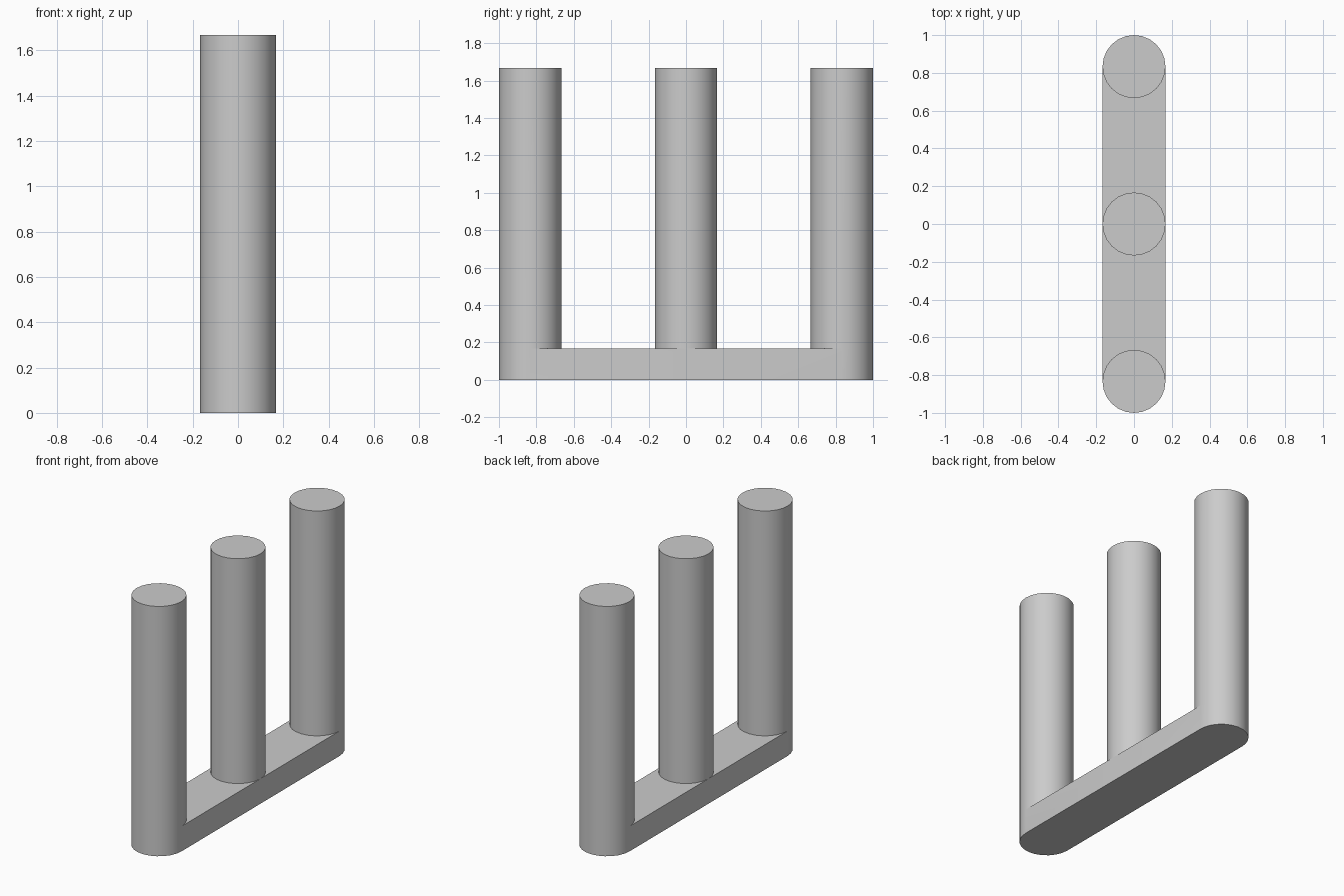
import bpy
import bmesh
from math import cos, sin, pi, radians
from mathutils import Vector

cube = bpy.data.objects.get("Cube")
if cube:
    bpy.data.objects.remove(cube, do_unlink=True)

RADIUS = 1 / 6
SPACING = 1 - RADIUS      # distance between post centres
BASE_TOP = 1 / 6
POST_TOP = 5 / 3
HALF = 12                 # sides in half a circle


def arc(y, z, direction):
    """Half circle from +x to -x, bulging towards +y or -y."""
    angles = [pi * i / HALF for i in range(HALF + 1)]
    return [Vector((RADIUS * cos(a), y + direction * RADIUS * sin(a), z)) for a in angles]


grey = bpy.data.materials.new("grey")
grey.use_nodes = True
colour = (0.6, 0.6, 0.6, 1)
grey.diffuse_color = colour
grey.node_tree.nodes["Principled BSDF"].inputs["Base Color"].default_value = colour

bm = bmesh.new()

# Base: a round-ended bar, with a point halfway along each long side
outline = arc(SPACING, 0, 1) + [Vector((-RADIUS, 0, 0))]
outline += arc(-SPACING, 0, -1)[::-1] + [Vector((RADIUS, 0, 0))]
bottom = [bm.verts.new(p) for p in outline]
top = [bm.verts.new(p + Vector((0, 0, BASE_TOP))) for p in outline]
bm.faces.new(bottom[::-1])
bm.faces.new(top)
for i in range(len(top)):
    j = (i + 1) % len(top)
    bm.faces.new((bottom[i], bottom[j], top[j], top[i]))


def top_vert(x, y):
    return min(top, key=lambda v: (v.co - Vector((x, y, BASE_TOP))).length)


# Post footprints: cut the round outlines into the base top, back to front
for y, direction in ((SPACING, -1), (0, 1), (0, -1), (-SPACING, 1)):
    start, end = top_vert(RADIUS, y), top_vert(-RADIUS, y)
    shared = set(start.link_faces) & set(end.link_faces)
    face = min(shared, key=lambda f: f.calc_center_median().y)
    bmesh.utils.face_split(face, start, end, coords=arc(y, BASE_TOP, direction)[1:-1])

# Posts: raise the round footprints
bm.normal_update()
discs = []
for face in bm.faces:
    ys = [v.co.y for v in face.verts]
    if face.normal.z > 0.5 and max(ys) - min(ys) < 2.1 * RADIUS:
        discs.append(face)
raised = bmesh.ops.extrude_face_region(bm, geom=discs)["geom"]
for item in raised:
    if isinstance(item, bmesh.types.BMVert):
        item.co.z = POST_TOP
bmesh.ops.delete(bm, geom=[f for f in discs if f.is_valid], context="FACES_ONLY")
bmesh.ops.recalc_face_normals(bm, faces=bm.faces)

mesh = bpy.data.meshes.new("three_post_stand")
bm.to_mesh(mesh)
bm.free()
mesh.materials.append(grey)
stand = bpy.data.objects.new("three_post_stand", mesh)
bpy.context.collection.objects.link(stand)

# Smooth round walls, sharp rims
bpy.ops.object.select_all(action="DESELECT")
stand.select_set(True)
bpy.context.view_layer.objects.active = stand
bpy.ops.object.shade_smooth_by_angle(angle=radians(30))
